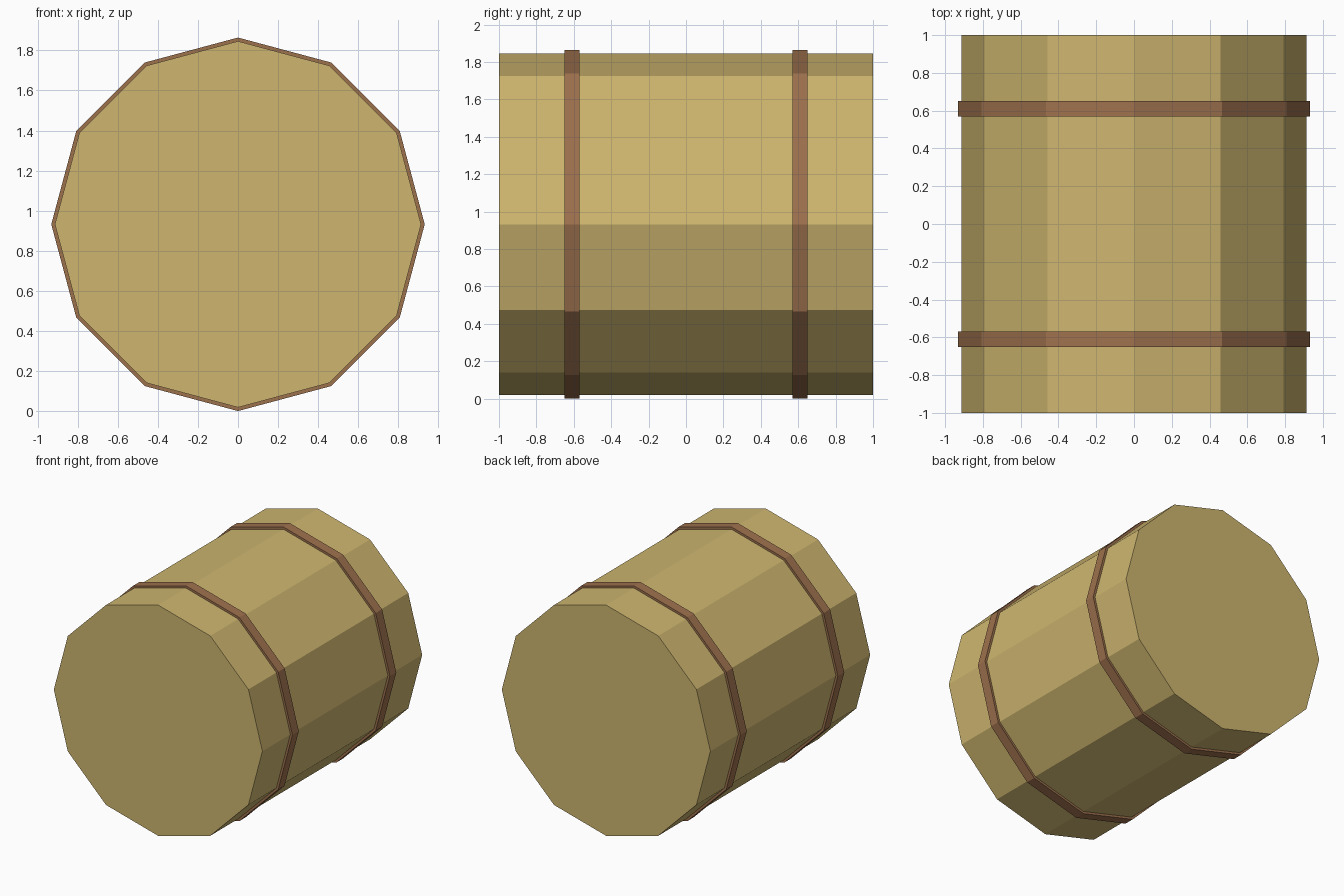
import bpy, bmesh, math
from mathutils import Matrix

SIDES = 12
CENTRE_Z = 0.932
BODY_R, BAND_R = 0.914, 0.932

cube = bpy.data.objects.get("Cube")
if cube:
    bpy.data.objects.remove(cube, do_unlink=True)


def material(name, colour):
    mat = bpy.data.materials.new(name)
    mat.use_nodes = True
    mat.diffuse_color = colour
    mat.node_tree.nodes["Principled BSDF"].inputs["Base Color"].default_value = colour
    return mat


def ring_of_verts(bm, radius, y):
    # Twelve corners around the y axis, with one corner at the top
    return [bm.verts.new((radius * math.sin(i * math.tau / SIDES), y,
                          radius * math.cos(i * math.tau / SIDES)))
            for i in range(SIDES)]


def lathe(name, profile, mat, capped):
    """Sweep (radius, y) points round the y axis; cap the ends or close the loop."""
    bm = bmesh.new()
    rings = [ring_of_verts(bm, r, y) for r, y in profile]
    pairs = list(zip(rings, rings[1:]))
    if capped:
        bm.faces.new(rings[0])
        bm.faces.new(rings[-1])
    else:
        pairs.append((rings[-1], rings[0]))
    for a, b in pairs:
        for i in range(SIDES):
            j = (i + 1) % SIDES
            bm.faces.new((a[i], a[j], b[j], b[i]))
    bmesh.ops.recalc_face_normals(bm, faces=bm.faces)
    bmesh.ops.transform(bm, matrix=Matrix.Translation((0, 0, CENTRE_Z)), verts=bm.verts)
    mesh = bpy.data.meshes.new(name)
    bm.to_mesh(mesh)
    bm.free()
    mesh.materials.append(mat)
    obj = bpy.data.objects.new(name, mesh)
    bpy.context.collection.objects.link(obj)
    return obj


straw = material("straw", (0.62, 0.47, 0.16, 1))
brown = material("brown_twine", (0.34, 0.165, 0.075, 1))

# Bale lying along y
lathe("bale_body", [(BODY_R, -1), (BODY_R, 1)], straw, True)

# Binding bands near each end
for name, y in (("front_band", -0.61), ("back_band", 0.61)):
    lo, hi, inner = y - 0.04, y + 0.04, BODY_R - 0.02
    lathe(name, [(inner, lo), (BAND_R, lo), (BAND_R, hi), (inner, hi)], brown, False)
